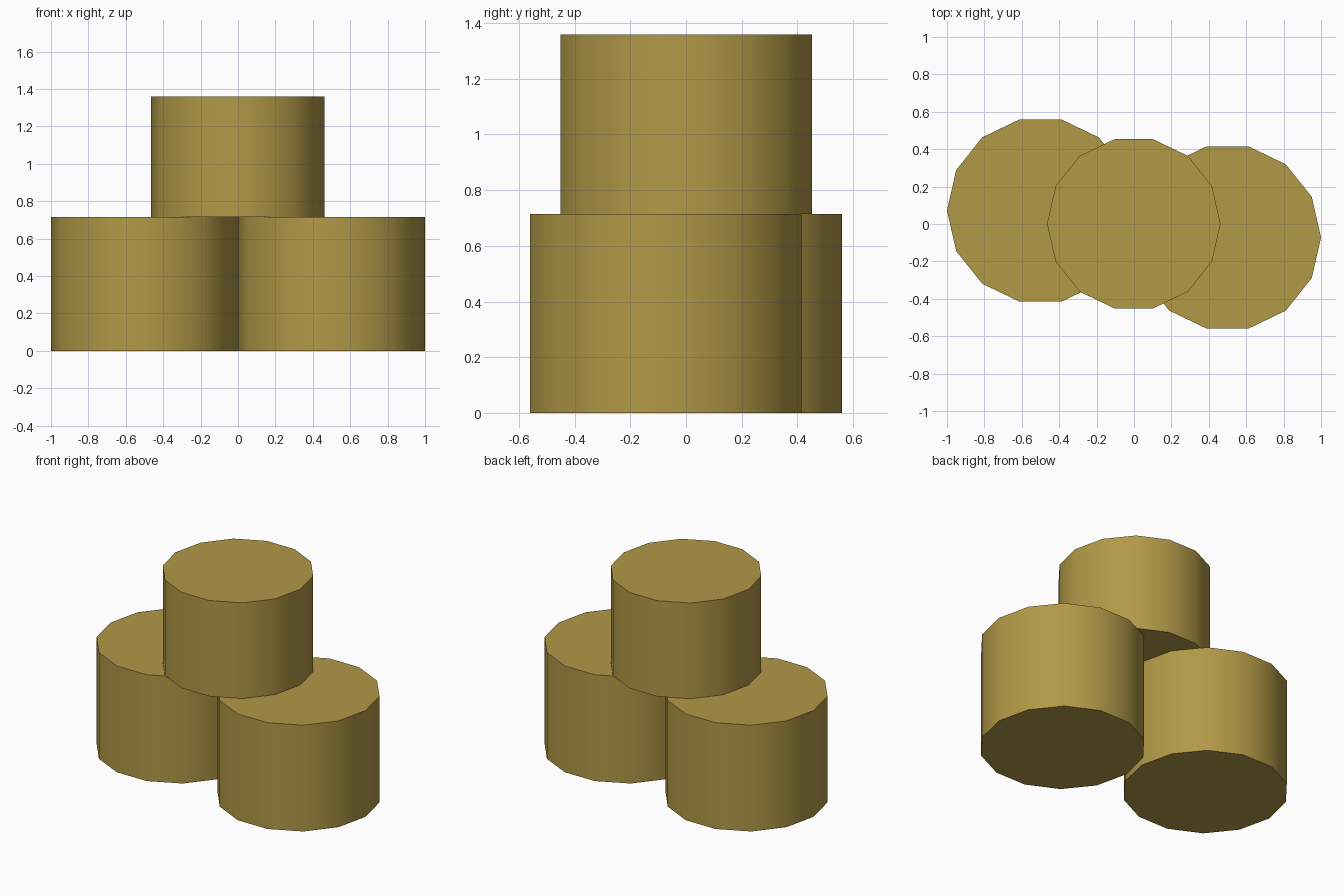
import bpy
import math

if "Cube" in bpy.data.objects:
    bpy.data.objects.remove(bpy.data.objects["Cube"])

SIDES = 14

# Single mustard colour for everything
mustard = bpy.data.materials.new("mustard")
mustard.diffuse_color = (0.445, 0.319, 0.063, 1.0)
mustard.use_nodes = True
mustard.node_tree.nodes["Principled BSDF"].inputs["Base Color"].default_value = mustard.diffuse_color


def drum(name, x, y, radius, bottom, top):
    """Upright capped drum with a corner pointing along x."""
    bpy.ops.mesh.primitive_cylinder_add(
        vertices=SIDES, radius=radius, depth=top - bottom,
        location=(x, y, (bottom + top) / 2),
        rotation=(0, 0, math.pi / 2))
    obj = bpy.context.object
    obj.name = name
    bpy.ops.object.transform_apply(location=False, rotation=True, scale=True)
    obj.data.materials.append(mustard)
    bpy.ops.object.shade_smooth_by_angle(angle=math.radians(40))
    return obj


# Two touching drums on the ground, slightly staggered in depth
for name, side in (("left_drum", -1), ("right_drum", 1)):
    drum(name, side * 0.5, -side * 0.072, 0.5, 0.0, 0.715)

# Smaller drum stacked across both
drum("top_drum", -0.001, 0.001, 0.464, 0.715, 1.359)
